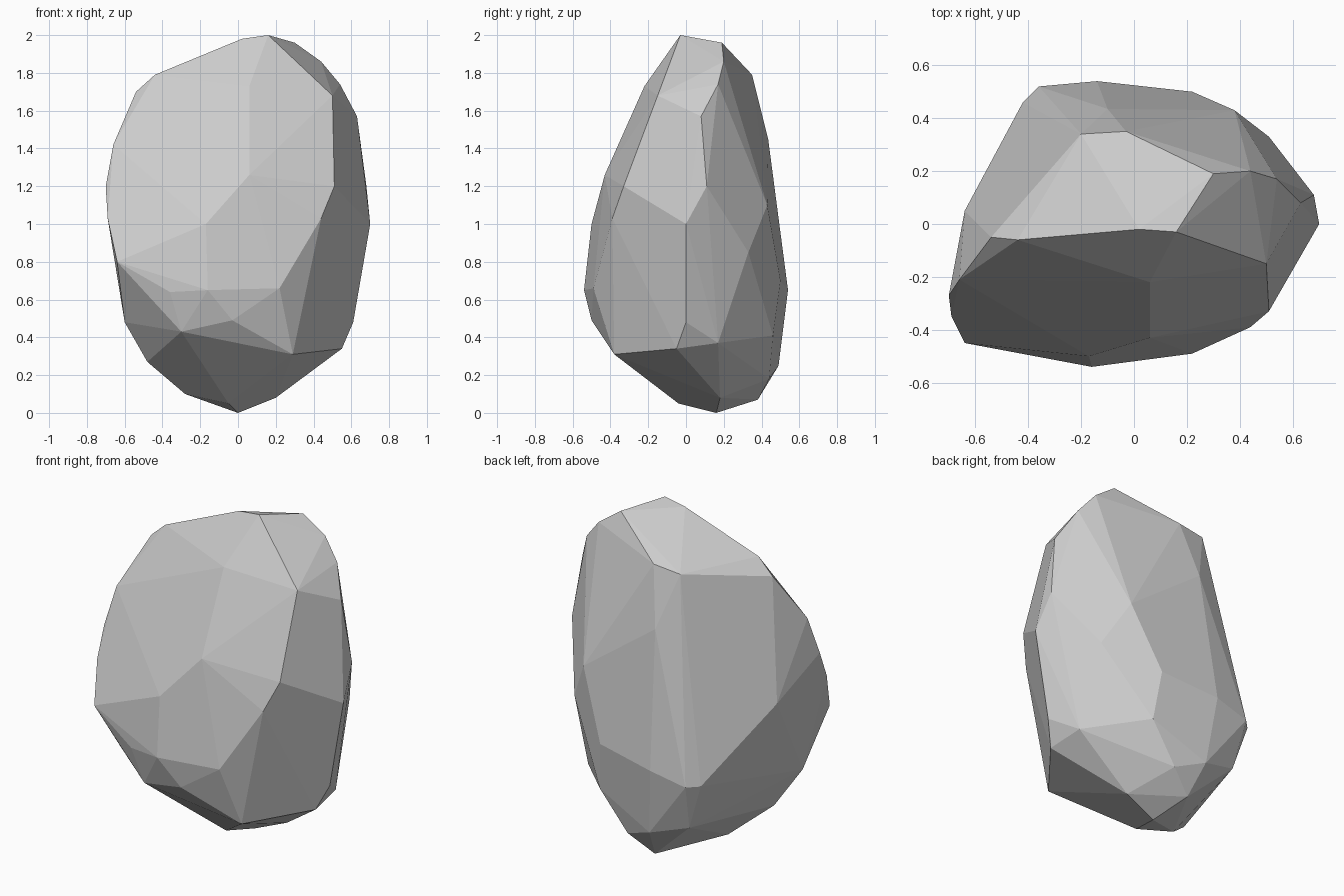
import bpy, bmesh, math

# Corner points of the chiselled stone, grouped by region
crown = [(-.54, -.05, 1.70), (-.44, -.06, 1.79), (.02, -.02, 1.98), (.16, -.03, 2.0),
         (.30, .19, 1.96), (.44, .20, 1.86), (-.03, .35, 1.79), (-.20, .34, 1.77)]
front = [(-.70, -.27, 1.20), (-.66, -.21, 1.42), (-.69, -.35, 1.03), (-.64, -.45, .80),
         (-.36, -.50, .64), (-.16, -.54, .65), (.22, -.49, .66), (.50, -.15, 1.68),
         (.51, -.33, 1.20), (.44, -.39, 1.03), (.06, -.22, 1.73), (.06, -.43, 1.26),
         (-.17, -.50, 1.0)]
right = [(.70, 0, 1.0), (.61, 0, .48), (.55, -.05, .34), (.29, -.38, .31),
         (.68, .11, 1.20), (.63, .08, 1.57), (.54, .17, 1.74), (.53, .17, .37),
         (.51, .33, .85)]
back = [(-.14, .54, .65), (.22, .50, .70), (.38, .43, 1.10), (.25, .46, .41),
        (-.36, .52, .60), (-.42, .46, .60), (-.64, .05, 1.0), (-.10, .49, .25),
        (.08, .44, .18), (-.10, .435, 1.45)]
base = [(-.60, -.25, .48), (-.30, -.46, .43), (-.03, -.50, .49), (-.48, -.15, .27),
        (-.28, 0, .10), (-.05, -.04, .05), (0, .16, 0), (.20, .18, .08),
        (-.06, .38, .07), (-.33, .44, .32)]

# Wrap the points in a faceted convex skin
bm = bmesh.new()
for p in crown + front + right + back + base:
    bm.verts.new(p)
bmesh.ops.convex_hull(bm, input=bm.verts)
loose = [v for v in bm.verts if not v.link_faces]
bmesh.ops.delete(bm, geom=loose, context='VERTS')

# Merge nearly flat neighbours into broad facets
bmesh.ops.dissolve_limit(bm, angle_limit=math.radians(3), verts=bm.verts, edges=bm.edges)
bmesh.ops.recalc_face_normals(bm, faces=bm.faces)

mesh = bpy.data.meshes.new("rock")
bm.to_mesh(mesh)
bm.free()
rock = bpy.data.objects.new("rock", mesh)
bpy.context.collection.objects.link(rock)
